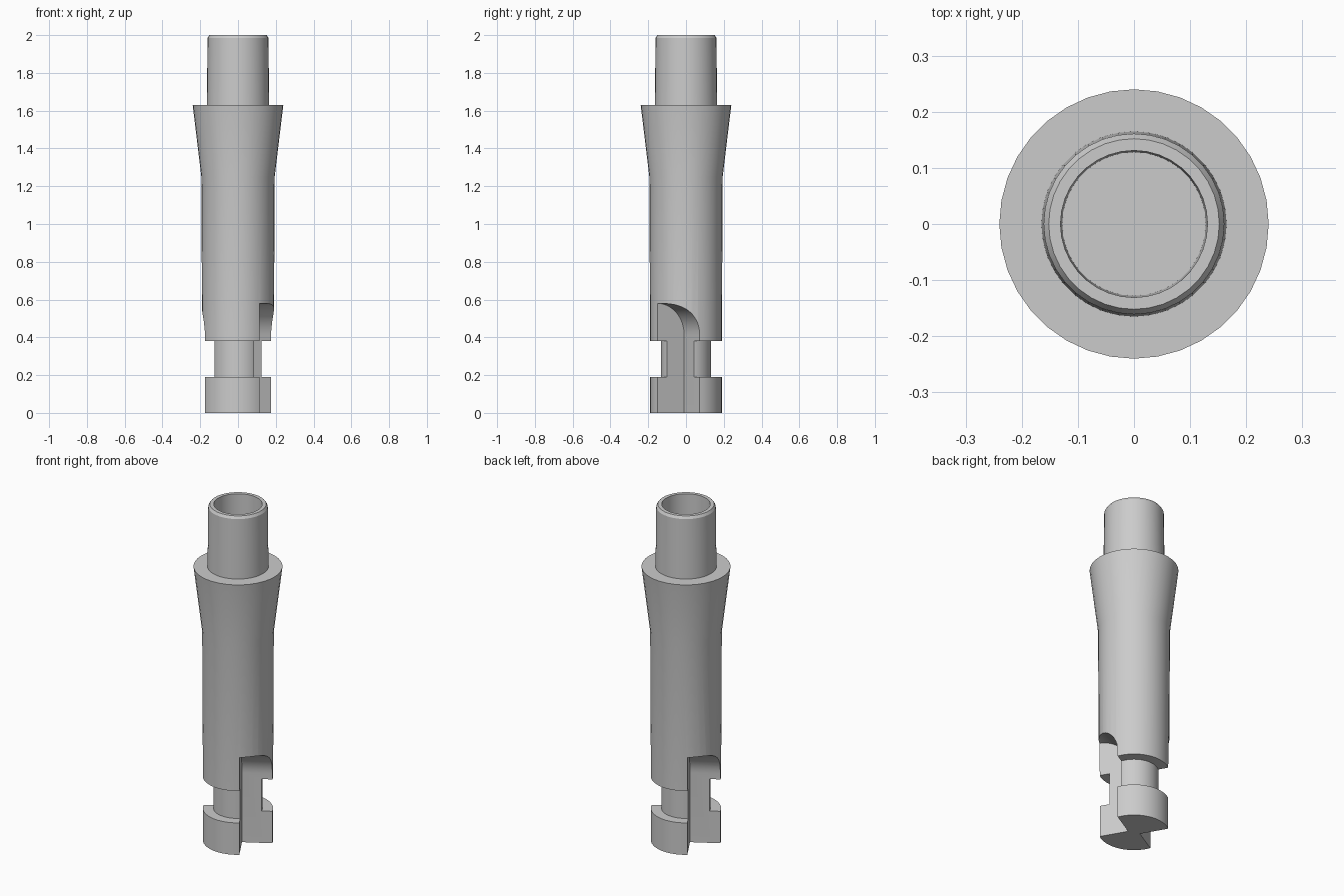
import bpy
import bmesh
from math import sin, cos, pi, radians
from mathutils import Matrix, Vector

default = bpy.data.objects.get("Cube")
if default:
    bpy.data.objects.remove(default, do_unlink=True)

grey = bpy.data.materials.new("grey metal")
grey.use_nodes = True
colour = (0.6, 0.6, 0.6, 1)
grey.diffuse_color = colour
grey.node_tree.nodes["Principled BSDF"].inputs["Base Color"].default_value = colour


def add_object(name, bm):
    bmesh.ops.recalc_face_normals(bm, faces=bm.faces)
    mesh = bpy.data.meshes.new(name)
    bm.to_mesh(mesh)
    bm.free()
    mesh.materials.append(grey)
    obj = bpy.data.objects.new(name, mesh)
    bpy.context.collection.objects.link(obj)
    return obj


def lathe(name, profile, sides=36):
    """Revolve (radius, height) points around the z axis."""
    bm = bmesh.new()
    verts = [bm.verts.new((r, 0, z)) for r, z in profile]
    edges = [bm.edges.new(pair) for pair in zip(verts, verts[1:])]
    bmesh.ops.spin(bm, geom=verts + edges, cent=(0, 0, 0), axis=(0, 0, 1),
                   angle=2 * pi, steps=sides, use_merge=True)
    bmesh.ops.remove_doubles(bm, verts=bm.verts, dist=0.0001)
    return add_object(name, bm)


def notch_cutter(name, turn):
    """Square-cornered slot with a quarter-round roof on one side."""
    radius, spring, reach = 0.165, 0.415, 0.4
    profile = [(0, -0.1)]
    for i in range(13):
        a = i / 12 * pi / 2
        profile.append((radius * (1 - cos(a)), spring + radius * sin(a)))
    profile += [(reach, spring + radius), (reach, -0.1)]
    bm = bmesh.new()
    face = bm.faces.new([bm.verts.new((0, -v, z)) for v, z in profile])
    side = bmesh.ops.extrude_face_region(bm, geom=[face])
    moved = [g for g in side["geom"] if isinstance(g, bmesh.types.BMVert)]
    bmesh.ops.translate(bm, verts=moved, vec=(reach, 0, 0))
    place = Matrix.Translation(Vector((0.033, -0.01, 0))) @ Matrix.Rotation(radians(30), 4, "Z")
    bm.transform(Matrix.Rotation(turn, 4, "Z") @ place)
    cutter = add_object(name, bm)
    cutter.hide_render = True
    return cutter


# Foot, neck, flared barrel and hollow spigot in one turned profile
body = lathe("connector_body", [
    (0, 0), (0.19, 0), (0.19, 0.19), (0.133, 0.19), (0.133, 0.38),
    (0.19, 0.38), (0.194, 1.25), (0.24, 1.63), (0.165, 1.63),
    (0.161, 1.985), (0.152, 2), (0.131, 2), (0.128, 1.63), (0, 1.63),
])

# Two opposite bayonet notches
bpy.context.view_layer.objects.active = body
body.select_set(True)
for name, turn in (("left_notch", 0), ("right_notch", pi)):
    cutter = notch_cutter(name, turn)
    cut = body.modifiers.new(name, "BOOLEAN")
    cut.operation = "DIFFERENCE"
    cut.solver = "EXACT"
    cut.object = cutter
    bpy.ops.object.modifier_apply(modifier=name)
    bpy.data.objects.remove(cutter, do_unlink=True)

bpy.ops.object.shade_smooth_by_angle(angle=radians(30))
